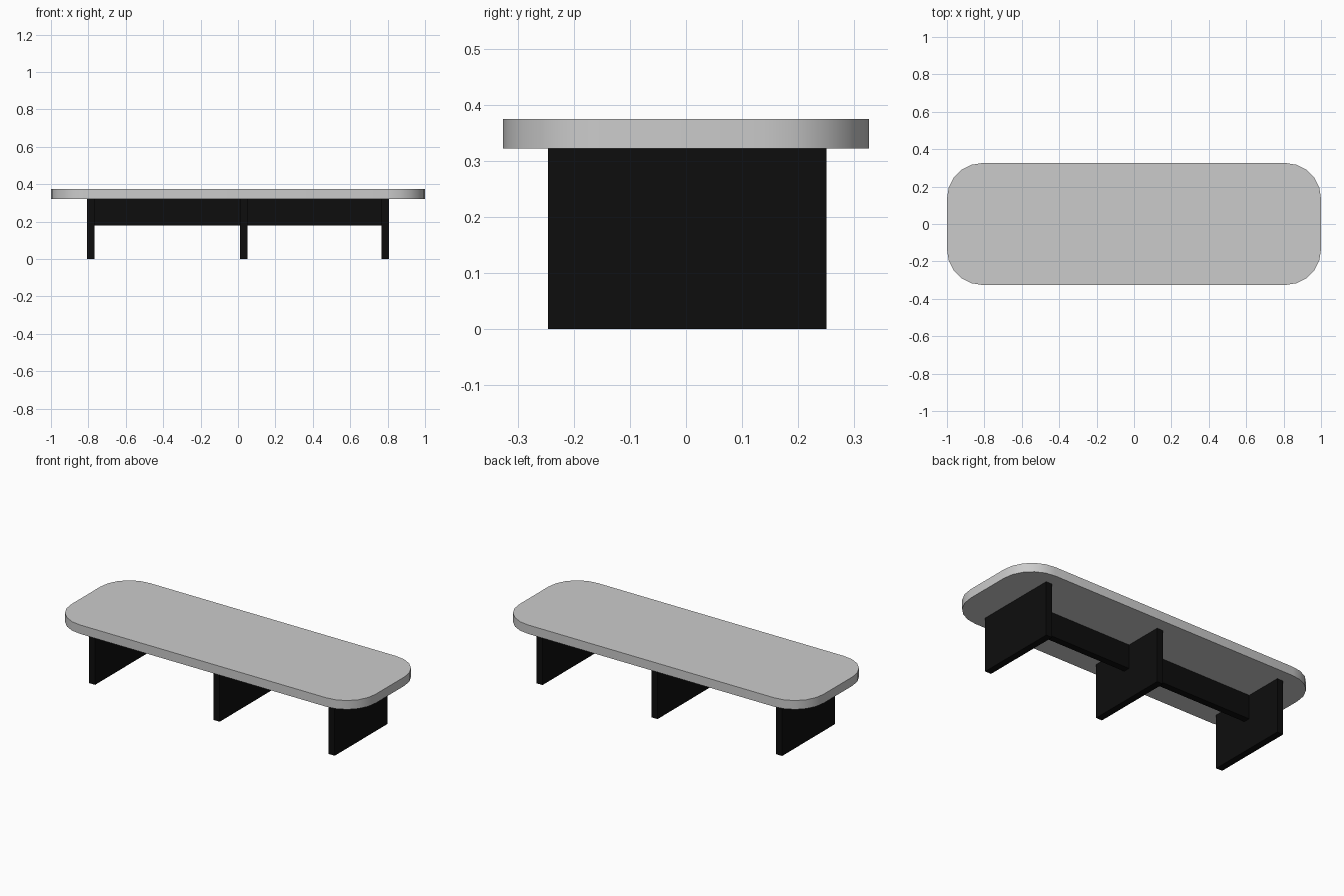
import bpy, bmesh
from math import cos, sin, pi

if "Cube" in bpy.data.objects:
    bpy.data.objects.remove(bpy.data.objects["Cube"])


def add_object(name, bm):
    bmesh.ops.recalc_face_normals(bm, faces=bm.faces)
    mesh = bpy.data.meshes.new(name)
    bm.to_mesh(mesh)
    bm.free()
    obj = bpy.data.objects.new(name, mesh)
    bpy.context.collection.objects.link(obj)
    return obj


def box(name, x0, x1, y0, y1, z0, z1, mat):
    bm = bmesh.new()
    bmesh.ops.create_cube(bm, size=1)
    for v in bm.verts:
        v.co = ((x0 + x1) / 2 + v.co.x * (x1 - x0),
                (y0 + y1) / 2 + v.co.y * (y1 - y0),
                (z0 + z1) / 2 + v.co.z * (z1 - z0))
    obj = add_object(name, bm)
    obj.data.materials.append(mat)
    return obj


black = bpy.data.materials.new("black")
black.diffuse_color = (0.004, 0.004, 0.004, 1)
black.use_nodes = True
black.node_tree.nodes["Principled BSDF"].inputs["Base Color"].default_value = black.diffuse_color

# Tabletop: rounded rectangle outline, extruded
HX, HY, R, STEPS = 1.0, 0.326, 0.19, 5
Z0, Z1 = 0.322, 0.375
bm = bmesh.new()
outline = []
for corner, (sx, sy) in enumerate([(1, 1), (-1, 1), (-1, -1), (1, -1)]):
    for i in range(STEPS + 1):
        a = (corner + i / STEPS) * pi / 2
        outline.append(bm.verts.new((sx * (HX - R) + R * cos(a),
                                     sy * (HY - R) + R * sin(a), Z0)))
base = bm.faces.new(outline)
ext = bmesh.ops.extrude_face_region(bm, geom=[base], use_keep_orig=True)
for v in ext["geom"]:
    if isinstance(v, bmesh.types.BMVert):
        v.co.z = Z1
top = add_object("tabletop", bm)
bpy.context.view_layer.objects.active = top
top.select_set(True)
bpy.ops.object.shade_smooth_by_angle(angle=pi / 6)

# Three panel legs
for name, x0, x1 in [("left_leg", -0.807, -0.767),
                     ("middle_leg", 0.012, 0.052),
                     ("right_leg", 0.768, 0.808)]:
    box(name, x0, x1, -0.246, 0.25, 0, Z0, black)

# Stretcher panels joining the legs under the top
box("left_stretcher", -0.767, 0.012, -0.018, 0.022, 0.18, Z0, black)
box("right_stretcher", 0.052, 0.768, -0.018, 0.022, 0.18, Z0, black)
